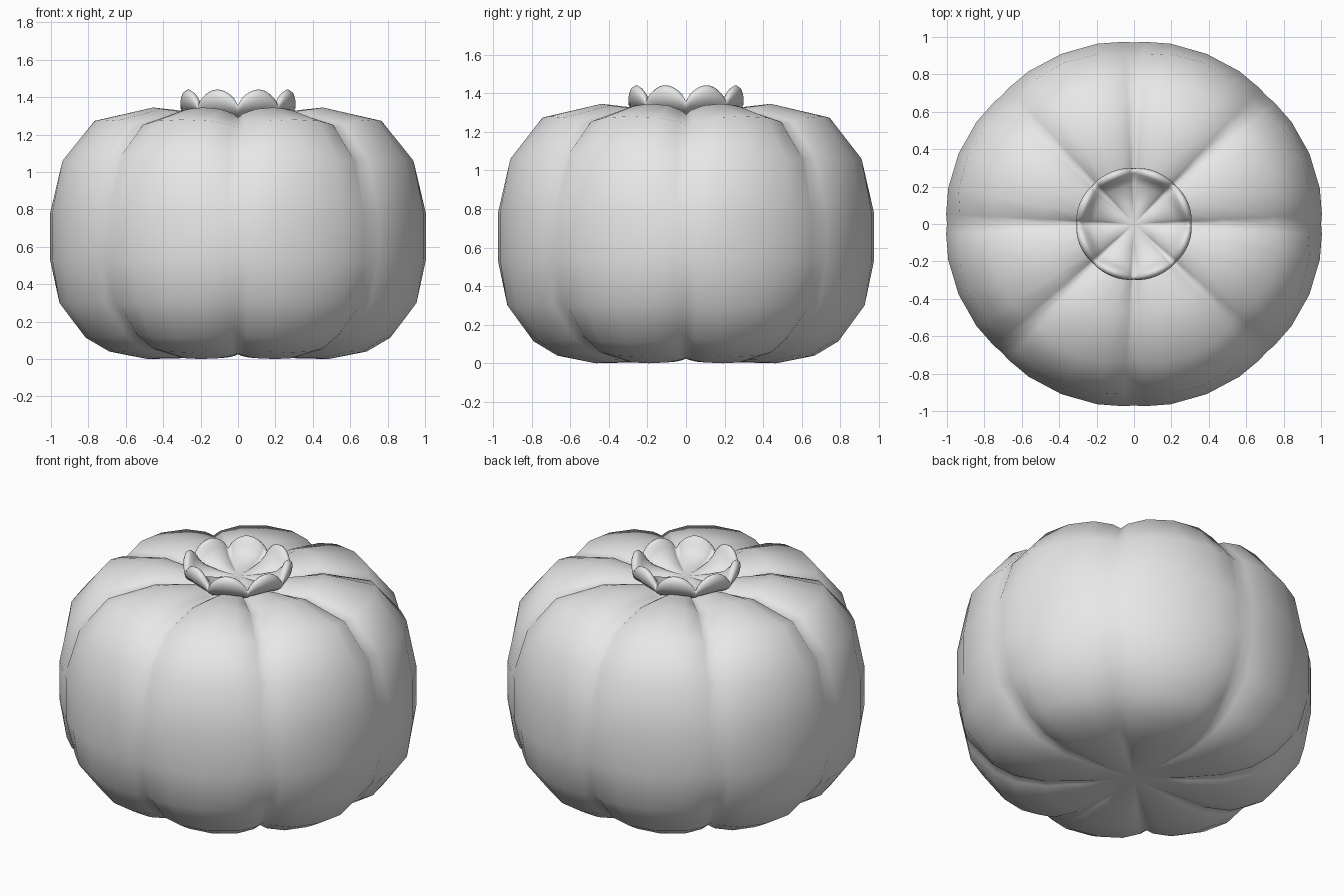
import bpy, bmesh, math

cube = bpy.data.objects.get("Cube")
if cube:
    bpy.data.objects.remove(cube, do_unlink=True)

LOBES = 8
Y_SCALE = 0.97

grey = bpy.data.materials.new("plain_grey")
grey.use_nodes = True
colour = (0.8, 0.8, 0.8, 1)
grey.diffuse_color = colour
grey.node_tree.nodes["Principled BSDF"].inputs["Base Color"].default_value = colour


def lobed_lathe(name, crest, groove, steps, start=None, end=None):
    """Revolve a profile that blends from groove to crest across each lobe.
    steps: (fraction of lobe, crest weight); start/end: heights of centre points."""
    bm = bmesh.new()
    rings = []
    for (rc, zc), (rg, zg) in zip(crest, groove):
        ring = []
        for lobe in range(LOBES):
            for t, w in steps:
                a = math.tau * (lobe + t) / LOBES
                r = rg + (rc - rg) * w
                z = zg + (zc - zg) * w
                ring.append(bm.verts.new((r * math.cos(a), r * math.sin(a) * Y_SCALE, z)))
        rings.append(ring)
    n = len(rings[0])
    for low, high in zip(rings, rings[1:]):
        for i in range(n):
            j = (i + 1) % n
            bm.faces.new((low[i], low[j], high[j], high[i]))
    # close the ends with fans
    for height, ring in ((start, rings[0]), (end, rings[-1])):
        if height is not None:
            tip = bm.verts.new((0, 0, height))
            for i in range(n):
                bm.faces.new((ring[i], ring[(i + 1) % n], tip))
    bmesh.ops.recalc_face_normals(bm, faces=bm.faces)
    for f in bm.faces:
        f.smooth = True
    mesh = bpy.data.meshes.new(name)
    bm.to_mesh(mesh)
    bm.free()
    mesh.materials.append(grey)
    obj = bpy.data.objects.new(name, mesh)
    bpy.context.collection.objects.link(obj)
    return obj


# Fruit body: broad lobes with narrow grooves, deeper at top and bottom
body_steps = [(0, 0), (0.07, 0.4), (0.25, 0.85), (0.5, 1), (0.75, 0.85), (0.93, 0.4)]
body_crest = [(0.3, 0.005), (0.52, 0), (0.71, 0.035), (0.84, 0.11), (0.98, 0.3),
              (1.015, 0.53), (1.015, 0.78), (0.965, 1.06), (0.79, 1.28),
              (0.49, 1.345), (0.3, 1.325)]
body_groove = [(0.3, 0.025), (0.5, 0.03), (0.66, 0.07), (0.78, 0.14), (0.935, 0.3),
               (1.0, 0.53), (1.0, 0.78), (0.91, 1.06), (0.74, 1.235),
               (0.48, 1.29), (0.3, 1.27)]
lobed_lathe("fruit_body", body_crest, body_groove, body_steps, start=0.03, end=1.25)

# Crown: a cup of rounded petals with a thick rolled rim
crown_steps = [(i / 12, math.sin(math.pi * i / 12) ** 0.65) for i in range(12)]
crown_crest = [(0.2, 1.29), (0.27, 1.32), (0.305, 1.36), (0.312, 1.4), (0.304, 1.43),
               (0.287, 1.441), (0.268, 1.43), (0.25, 1.395), (0.21, 1.355), (0.12, 1.335)]
crown_groove = [(0.2, 1.27), (0.265, 1.3), (0.295, 1.32), (0.307, 1.34), (0.305, 1.352),
                (0.295, 1.357), (0.28, 1.35), (0.26, 1.335), (0.22, 1.325), (0.12, 1.315)]
lobed_lathe("petal_crown", crown_crest, crown_groove, crown_steps, end=1.32)
